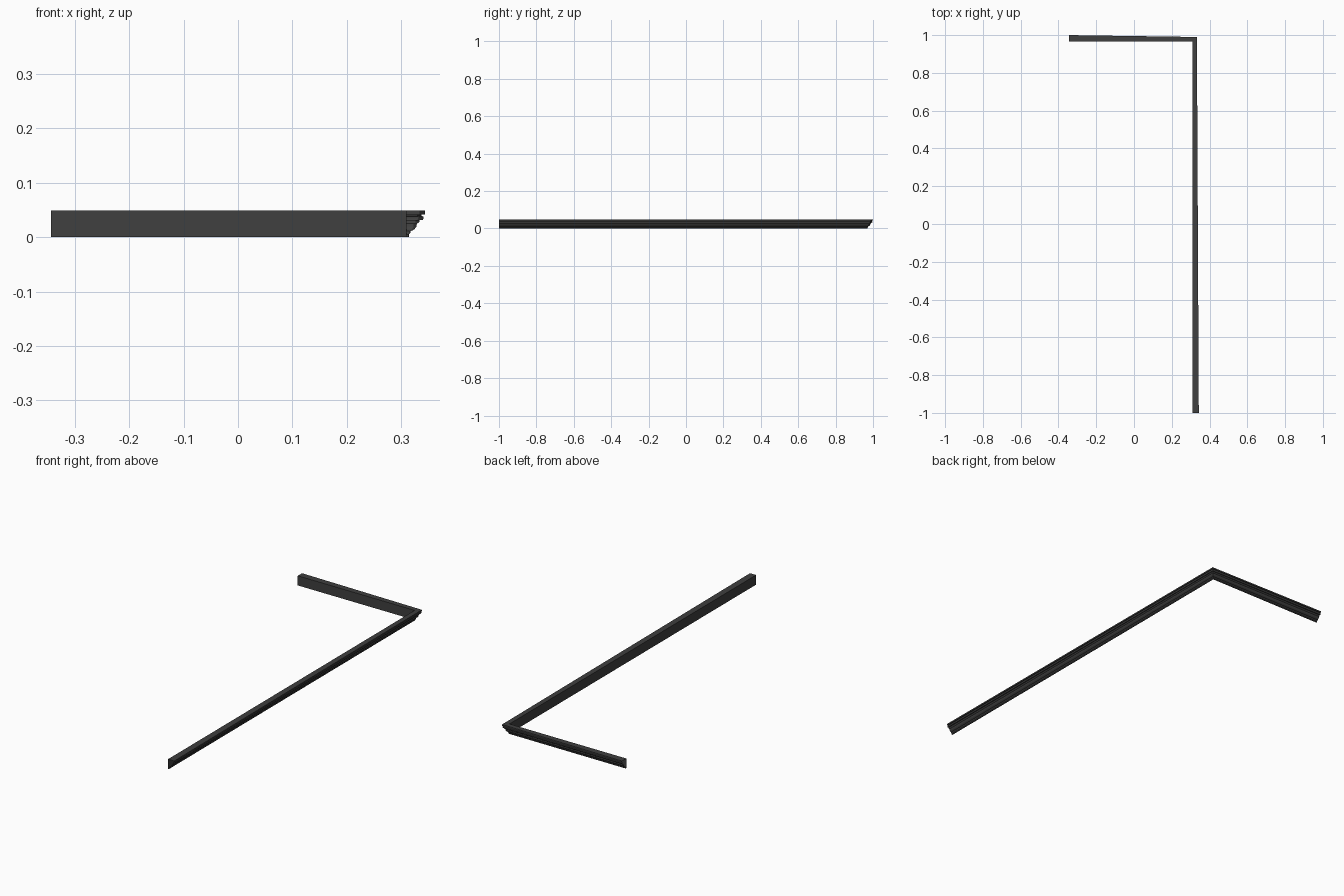
import bpy, bmesh
from mathutils import Vector

if "Cube" in bpy.data.objects:
    bpy.data.objects.remove(bpy.data.objects["Cube"])

# Moulding cross-section: (distance out from the flat back, height)
profile = [(0, 0), (0.005, 0), (0.005, 0.005), (0.0075, 0.0075), (0.008, 0.011),
           (0.0125, 0.0125), (0.0155, 0.015), (0.0185, 0.019), (0.0195, 0.0245),
           (0.023, 0.0265), (0.0245, 0.029), (0.0245, 0.031), (0.030, 0.031),
           (0.032, 0.034), (0.032, 0.0375), (0.028, 0.039), (0.028, 0.0415),
           (0.034, 0.0415), (0.034, 0.0486), (0, 0.0486)]

# Path along the back face, with outward direction; the corner section is
# turned 45 degrees at its true size, so both legs taper slightly towards it
bx, by = 0.309, 0.966
stations = [(Vector((-0.343, by)), Vector((0, 1))),
            (Vector((bx, by)), Vector((1, 1)).normalized()),
            (Vector((bx, -1.0)), Vector((1, 0)))]

# Sweep the section as an open-ended tube
bm = bmesh.new()
rings = []
for p, d in stations:
    rings.append([bm.verts.new((p.x + d.x * o, p.y + d.y * o, z)) for o, z in profile])
n = len(profile)
for a, b in zip(rings, rings[1:]):
    for i in range(n):
        j = (i + 1) % n
        bm.faces.new((a[i], a[j], b[j], b[i]))

# Outward normals: the flat back of the first leg must face -y
bm.normal_update()
back = min(bm.faces, key=lambda f: f.normal.y if abs(f.normal.y) > 2 else f.calc_center_median().y + f.calc_center_median().x)
bm.faces.ensure_lookup_table()
if bm.faces[n - 1].normal.y > 0:
    bmesh.ops.reverse_faces(bm, faces=bm.faces[:])

mesh = bpy.data.meshes.new("cornice_moulding")
bm.to_mesh(mesh)
bm.free()
obj = bpy.data.objects.new("cornice_moulding", mesh)
bpy.context.collection.objects.link(obj)

# Dark grey finish
mat = bpy.data.materials.new("dark_grey")
mat.diffuse_color = (0.05, 0.05, 0.05, 1)
mat.use_nodes = True
mat.node_tree.nodes["Principled BSDF"].inputs["Base Color"].default_value = mat.diffuse_color
mesh.materials.append(mat)
